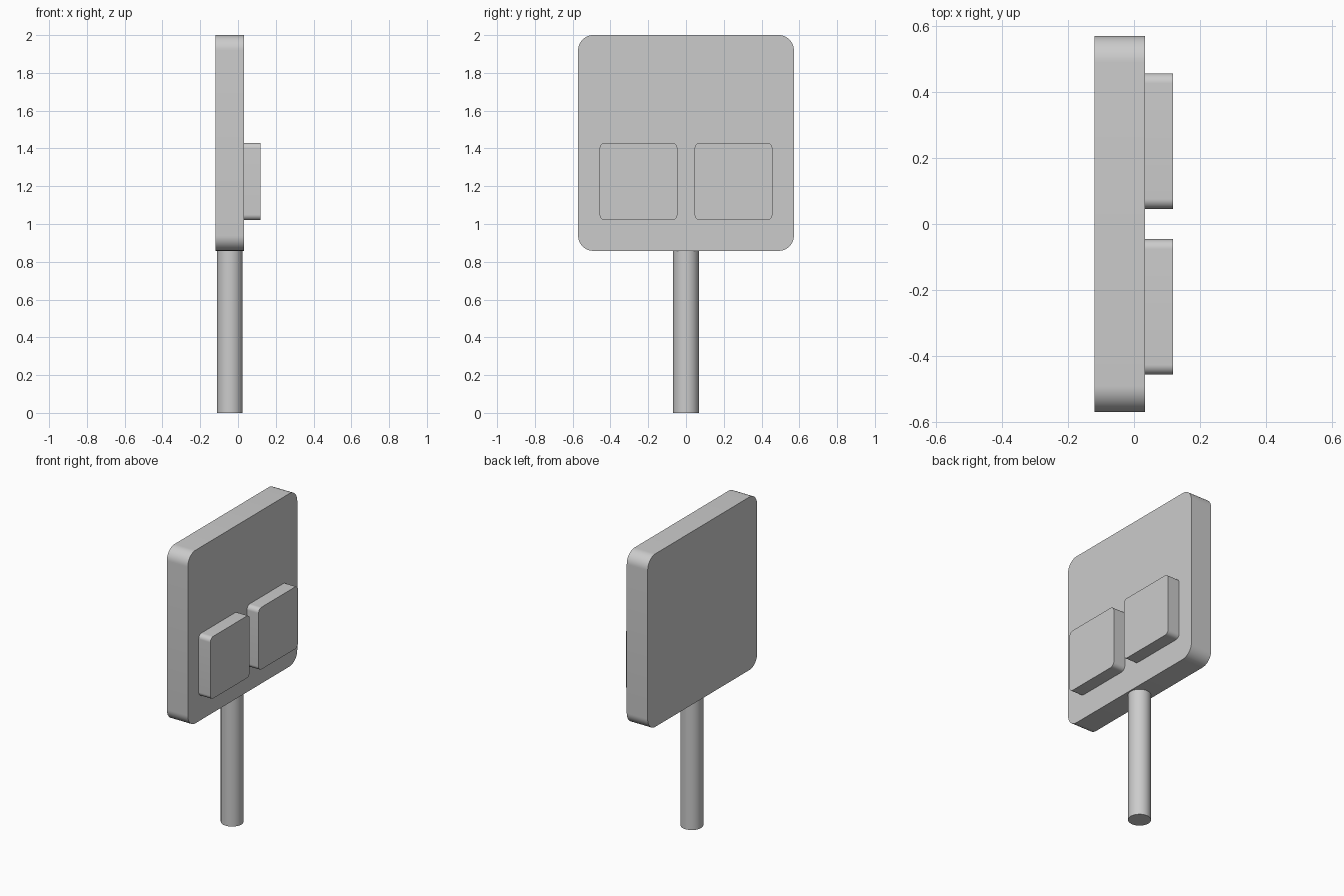
import bpy
import bmesh
import math

default = bpy.data.objects.get("Cube")
if default:
    bpy.data.objects.remove(default, do_unlink=True)

grey = bpy.data.materials.new("light grey")
grey.use_nodes = True
colour = (0.6, 0.6, 0.6, 1)
grey.diffuse_color = colour
grey.node_tree.nodes["Principled BSDF"].inputs["Base Color"].default_value = colour


def finish(obj):
    """Give an object its material and smooth only its rounded faces."""
    obj.data.materials.append(grey)
    bpy.ops.object.select_all(action="DESELECT")
    obj.select_set(True)
    bpy.context.view_layer.objects.active = obj
    bpy.ops.object.shade_smooth_by_angle(angle=math.radians(30))


def rounded_panel(name, low, high, radius):
    """Upright block whose four edges along x are rounded."""
    mesh = bpy.data.meshes.new(name)
    bm = bmesh.new()
    bmesh.ops.create_cube(bm, size=1)
    for v in bm.verts:
        v.co = [high[i] if v.co[i] > 0 else low[i] for i in range(3)]
    edges = [e for e in bm.edges
             if abs(e.verts[0].co.x - e.verts[1].co.x) > 0.01]
    bmesh.ops.bevel(bm, geom=edges, offset=radius, segments=12,
                    profile=0.5, affect="EDGES")
    bm.to_mesh(mesh)
    bm.free()
    obj = bpy.data.objects.new(name, mesh)
    bpy.context.collection.objects.link(obj)
    finish(obj)


# Main board
rounded_panel("board", (-0.12, -0.571, 0.858), (0.033, 0.571, 2.0), 0.08)

# Pair of raised blocks on the board's face
rounded_panel("front_block", (0.033, -0.457, 1.02), (0.118, -0.046, 1.43), 0.03)
rounded_panel("back_block", (0.033, 0.046, 1.02), (0.118, 0.457, 1.43), 0.03)

# Round post under the board
bpy.ops.mesh.primitive_cylinder_add(vertices=64, radius=0.068, depth=0.858,
                                    location=(-0.043, 0, 0.429))
post = bpy.context.object
post.name = "post"
finish(post)
